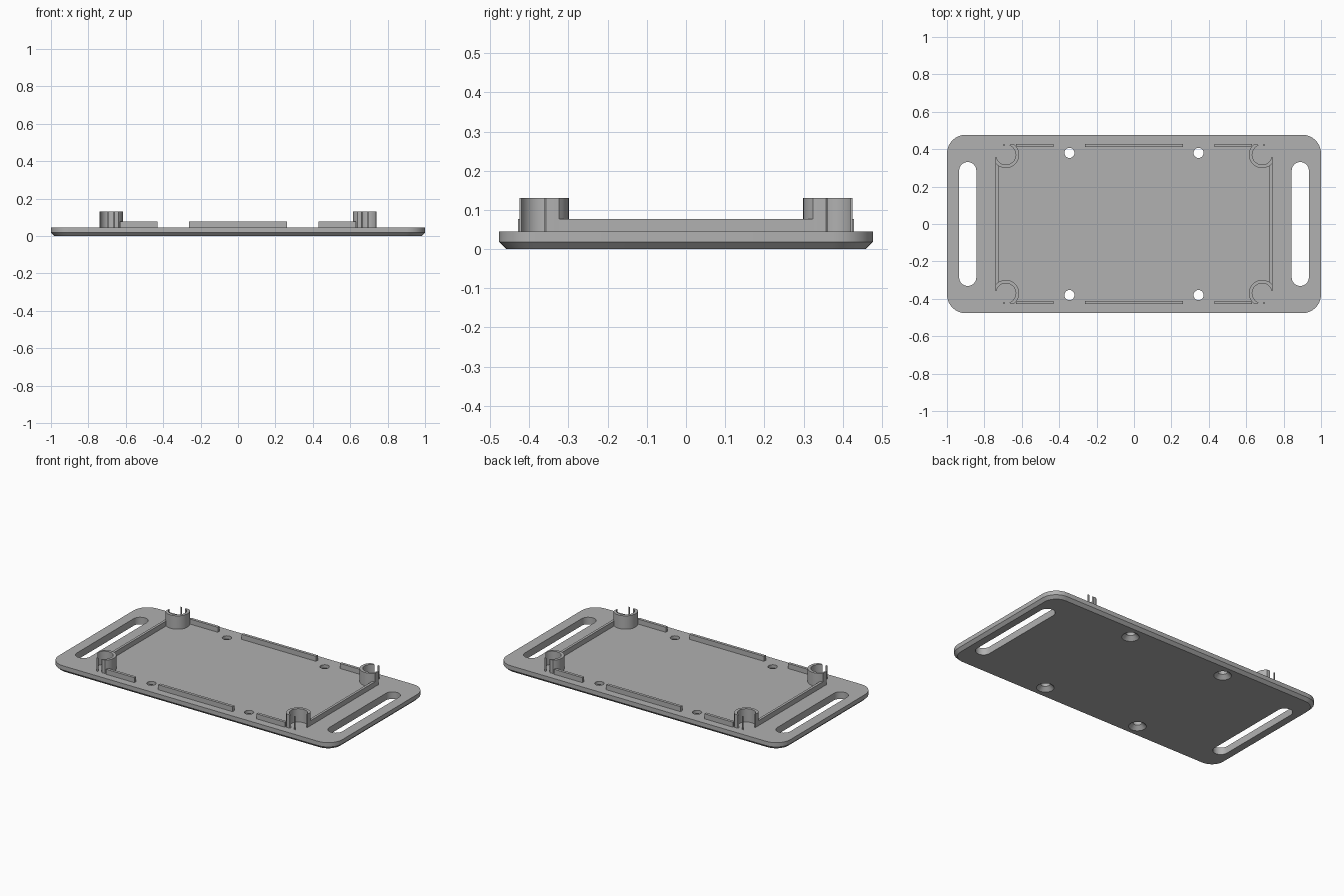
import bpy
import bmesh
from math import sin, cos, pi, radians

cube = bpy.data.objects.get("Cube")
if cube:
    bpy.data.objects.remove(cube, do_unlink=True)

grey = bpy.data.materials.new("plain_grey")
grey.use_nodes = True
colour = (0.44, 0.44, 0.44, 1)
grey.diffuse_color = colour
grey.node_tree.nodes["Principled BSDF"].inputs["Base Color"].default_value = colour

TOP = 0.045       # upper face of the plate
RAIL_TOP = 0.077
POST_TOP = 0.13


def outline(hx, hy, r, cx=0, cy=0, steps=8):
    """Rounded rectangle; a circle when the half sizes equal the radius."""
    pts = []
    for quarter, (sx, sy) in enumerate([(1, 1), (-1, 1), (-1, -1), (1, -1)]):
        for i in range(steps + 1):
            a = (quarter + i / steps) * pi / 2
            p = (cx + sx * (hx - r) + r * cos(a), cy + sy * (hy - r) + r * sin(a))
            if not pts or abs(p[0] - pts[-1][0]) + abs(p[1] - pts[-1][1]) > 1e-6:
                pts.append(p)
    if hx == r and hy == r:
        pts.pop()
    return pts


def loft(name, layers):
    """Solid through a stack of (points, z) outlines, capped at both ends."""
    bm = bmesh.new()
    rings = [[bm.verts.new((x, y, z)) for x, y in pts] for pts, z in layers]
    for low, high in zip(rings, rings[1:]):
        for i in range(len(low)):
            j = (i + 1) % len(low)
            bm.faces.new((low[i], low[j], high[j], high[i]))
    bm.faces.new(rings[0][::-1])
    bm.faces.new(rings[-1])
    bmesh.ops.remove_doubles(bm, verts=bm.verts, dist=1e-6)
    bmesh.ops.recalc_face_normals(bm, faces=bm.faces)
    mesh = bpy.data.meshes.new(name)
    bm.to_mesh(mesh)
    bm.free()
    mesh.materials.append(grey)
    obj = bpy.data.objects.new(name, mesh)
    bpy.context.collection.objects.link(obj)
    return obj


def select(obj):
    bpy.ops.object.select_all(action="DESELECT")
    obj.select_set(True)
    bpy.context.view_layer.objects.active = obj


def smooth(obj):
    select(obj)
    bpy.ops.object.shade_smooth_by_angle(angle=radians(30))


def block(name, x0, x1, y0, y1, z1):
    pts = [(x0, y0), (x1, y0), (x1, y1), (x0, y1)]
    return loft(name, [(pts, TOP - 0.003), (pts, z1)])


# Base plate with a chamfered underside
plate = loft("base_plate", [
    (outline(0.982, 0.459, 0.085), 0),
    (outline(1, 0.477, 0.1), 0.018),
    (outline(1, 0.477, 0.1), TOP)])

# Strap slots and countersunk screw holes
cutters = []
for sx in (-1, 1):
    slot = outline(0.046, 0.331, 0.046, sx * 0.889)
    cutters.append(loft("slot_cutter", [(slot, -0.02), (slot, 0.1)]))
    for sy in (-1, 1):
        steps = [(0.061, -0.01), (0.027, 0.024), (0.027, 0.1)]
        cutters.append(loft("hole_cutter", [
            (outline(r, r, r, sx * 0.345, sy * 0.38), z) for r, z in steps]))
for cutter in cutters:
    cutter.hide_render = True
    mod = plate.modifiers.new("cut", "BOOLEAN")
    mod.operation = "DIFFERENCE"
    mod.solver = "EXACT"
    mod.object = cutter
    select(plate)
    bpy.ops.object.modifier_apply(modifier=mod.name)
    bpy.data.objects.remove(cutter, do_unlink=True)
smooth(plate)

# Low rails around the tray
for sy, side in ((-1, "front"), (1, "back")):
    y0, y1 = sorted((sy * 0.411, sy * 0.429))
    block(side + "_middle_rail", -0.262, 0.262, y0, y1, RAIL_TOP)
    block(side + "_right_rail", -0.63, -0.43, y0, y1, RAIL_TOP)
    block(side + "_left_rail", 0.43, 0.63, y0, y1, RAIL_TOP)
for sx, side in ((-1, "right"), (1, "left")):
    x0, x1 = sorted((sx * 0.724, sx * 0.74))
    block(side + "_side_rail", x0, x1, -0.325, 0.325, RAIL_TOP)

# Curved corner posts, trimmed flush with the tray edges, each with a thin pin
LIMIT, R_OUT, R_IN = 0.055, 0.071, 0.053
angles = [radians(110 + i * 10) for i in range(25)]
arc_out = [(min(R_OUT * cos(a), LIMIT), min(R_OUT * sin(a), LIMIT)) for a in angles]
arc_in = [(R_IN * cos(a), R_IN * sin(a)) for a in reversed(angles)]
for sx, side in ((-1, "right"), (1, "left")):
    for sy, end in ((-1, "front"), (1, "back")):
        cx, cy = sx * 0.685, sy * 0.37
        pts = [(cx + sx * u, cy + sy * v) for u, v in arc_out + arc_in]
        post = loft(f"{end}_{side}_post", [(pts, TOP - 0.003), (pts, POST_TOP)])
        smooth(post)
        x0, x1 = sorted((cx + sx * 0.006, cx + sx * 0.016))
        y0, y1 = sorted((cy + sy * 0.05, cy + sy * LIMIT))
        block(f"{end}_{side}_pin", x0, x1, y0, y1, POST_TOP)
